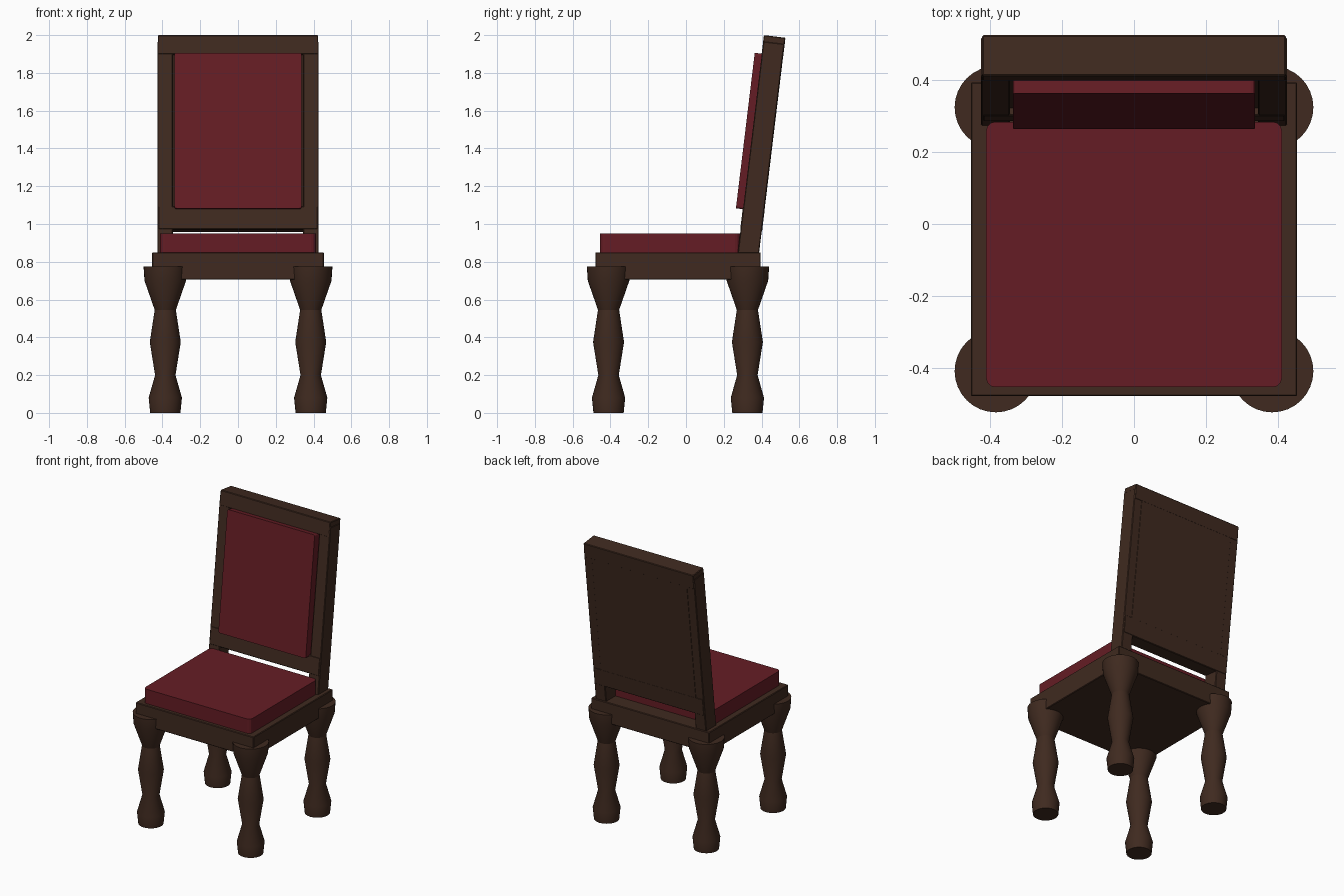
import bpy, bmesh, math
from mathutils import Matrix

if "Cube" in bpy.data.objects:
    bpy.data.objects.remove(bpy.data.objects["Cube"])


def material(name, color):
    m = bpy.data.materials.new(name)
    m.diffuse_color = color
    m.use_nodes = True
    m.node_tree.nodes["Principled BSDF"].inputs["Base Color"].default_value = m.diffuse_color
    return m


WOOD = material("dark_wood", (0.05, 0.023, 0.014, 1))
RED = material("red_fabric", (0.13, 0.012, 0.018, 1))
# Local frame of the reclined back: origin at its lower front edge
TILT = Matrix.Translation((0, 0.275, 0.855)) @ Matrix.Rotation(math.radians(-6.9), 4, 'X')


def finish(name, bm, mat, matrix=Matrix()):
    bmesh.ops.recalc_face_normals(bm, faces=bm.faces)
    mesh = bpy.data.meshes.new(name)
    bm.to_mesh(mesh)
    bm.free()
    mesh.materials.append(mat)
    ob = bpy.data.objects.new(name, mesh)
    ob.matrix_world = matrix
    bpy.context.collection.objects.link(ob)
    return ob


def box(name, x, y, z, mat, matrix=Matrix(), bevel=0.004, axis=None):
    """Box from (min, max) ranges; bevels all edges or only those along one axis."""
    bm = bmesh.new()
    bmesh.ops.create_cube(bm, size=1)
    for v in bm.verts:
        v.co = [r[0] + (c + 0.5) * (r[1] - r[0]) for c, r in zip(v.co, (x, y, z))]
    edges = [e for e in bm.edges if axis is None
             or abs((e.verts[0].co - e.verts[1].co).normalized()[axis]) > 0.9]
    bmesh.ops.bevel(bm, geom=edges, offset=bevel, segments=1 if axis is None else 3,
                    profile=0.5, affect='EDGES')
    return finish(name, bm, mat, matrix)


# Turned legs
PROFILE = [(0.08, 0), (0.088, 0.08), (0.054, 0.2), (0.082, 0.375),
           (0.056, 0.545), (0.11, 0.70), (0.115, 0.775)]
SIDES = 32


def leg(name, x, y):
    bm = bmesh.new()
    rings = [[bm.verts.new((r * math.cos(a), r * math.sin(a), z))
              for a in (2 * math.pi * i / SIDES for i in range(SIDES))]
             for r, z in PROFILE]
    for lo, hi in zip(rings, rings[1:]):
        for i in range(SIDES):
            j = (i + 1) % SIDES
            bm.faces.new((lo[i], lo[j], hi[j], hi[i]))
    bm.faces.new(rings[0])
    bm.faces.new(rings[-1])
    ob = finish(name, bm, WOOD, Matrix.Translation((x, y, 0)))
    bpy.ops.object.select_all(action='DESELECT')
    ob.select_set(True)
    bpy.context.view_layer.objects.active = ob
    bpy.ops.object.shade_smooth_by_angle(angle=math.radians(25))


for side, x in (("left", -0.385), ("right", 0.385)):
    leg("front_leg_" + side, x, -0.41)
    leg("back_leg_" + side, x, 0.325)

# Seat
box("seat_frame", (-0.455, 0.455), (-0.48, 0.395), (0.705, 0.85), WOOD)
box("seat_cushion", (-0.412, 0.412), (-0.455, 0.285), (0.845, 0.95), RED,
    bevel=0.025, axis=2)

# Reclined back: posts, rails, panel and padding
for side, s in (("left", -1), ("right", 1)):
    box("back_post_" + side, sorted((s * 0.345, s * 0.427)), (0, 0.112),
        (-0.02, 1.12), WOOD, TILT)
box("back_top_rail", (-0.424, 0.424), (-0.001, 0.114), (1.05, 1.153), WOOD, TILT)
box("back_bottom_rail", (-0.422, 0.422), (-0.002, 0.114), (0.118, 0.24), WOOD, TILT)
box("back_panel", (-0.37, 0.37), (0.02, 0.1135), (0.2, 1.1), WOOD, TILT)
box("back_cushion", (-0.337, 0.337), (-0.038, 0.03), (0.225, 1.054), RED, TILT,
    bevel=0.012, axis=1)
